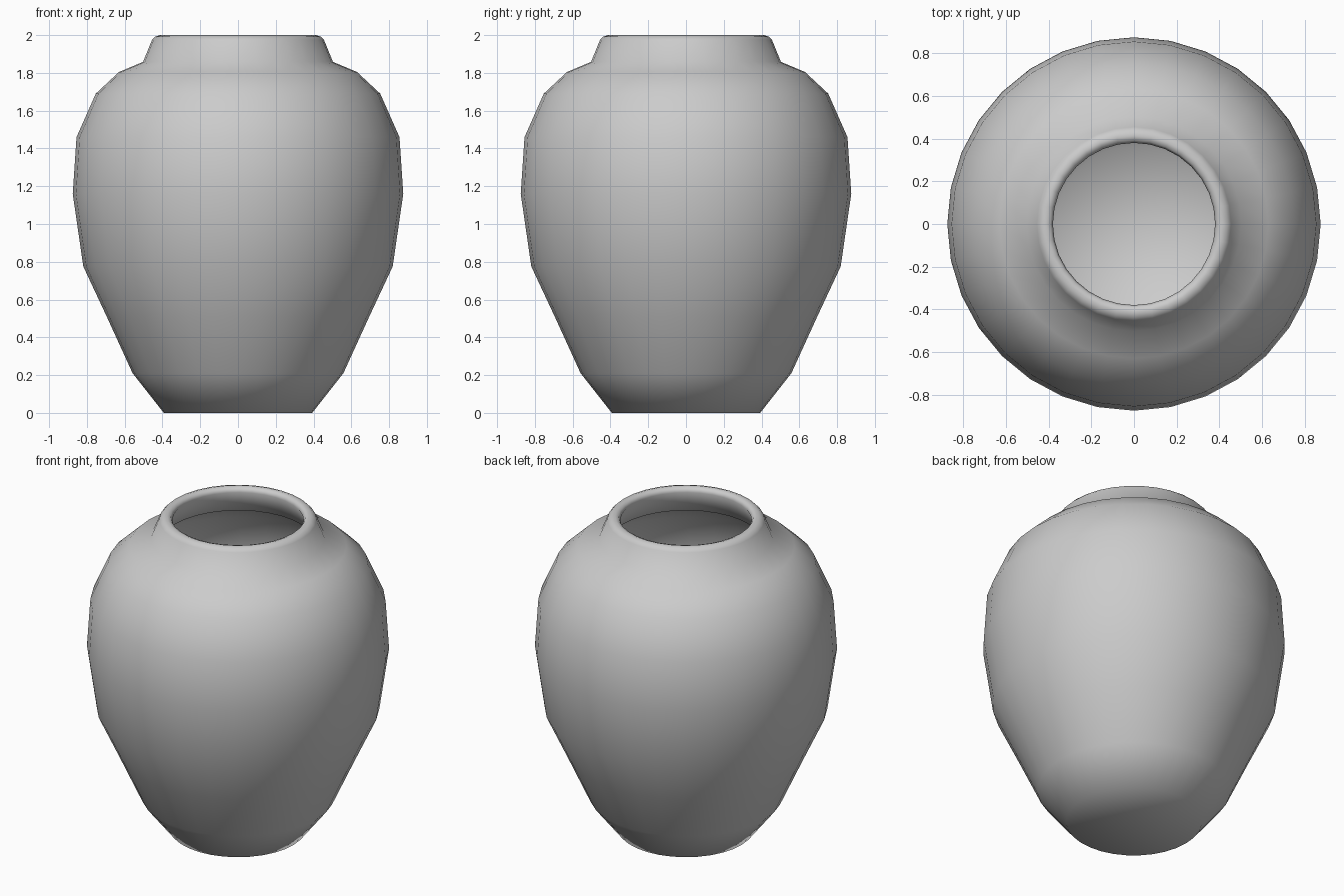
import bpy, bmesh, math
from mathutils import Matrix

if "Cube" in bpy.data.objects:
    bpy.data.objects.remove(bpy.data.objects["Cube"])

SEGMENTS = 32

# Outer wall (radius, height), from the foot centre up to the neck
outer = [(0, 0), (0.393, 0), (0.558, 0.21), (0.695, 0.51), (0.819, 0.775),
         (0.875, 1.16), (0.855, 1.46), (0.753, 1.69), (0.63, 1.805), (0.503, 1.858)]
# Rounded lip
lip = [(0.455, 1.975), (0.438, 1.992), (0.413, 2.0), (0.39, 1.992), (0.38, 1.97)]
# Inner wall, from the neck down to the floor centre
inner = [(0.445, 1.825), (0.605, 1.76), (0.715, 1.655), (0.808, 1.445), (0.826, 1.16),
         (0.772, 0.79), (0.65, 0.53), (0.515, 0.24), (0.365, 0.05), (0, 0.05)]

bm = bmesh.new()
rings = []
for r, z in outer + lip + inner:
    if r == 0:
        rings.append([bm.verts.new((0, 0, z))] * SEGMENTS)
    else:
        rings.append([bm.verts.new((r * math.cos(a), r * math.sin(a), z))
                      for a in (2 * math.pi * i / SEGMENTS for i in range(SEGMENTS))])

# Join neighbouring rings into the turned surface
for low, high in zip(rings, rings[1:]):
    for i in range(SEGMENTS):
        j = (i + 1) % SEGMENTS
        corners = dict.fromkeys([low[i], low[j], high[j], high[i]])
        bm.faces.new(list(corners)).smooth = True
bmesh.ops.recalc_face_normals(bm, faces=bm.faces)

mesh = bpy.data.meshes.new("vase")
bm.to_mesh(mesh)
bm.free()
vase = bpy.data.objects.new("vase", mesh)
bpy.context.collection.objects.link(vase)
